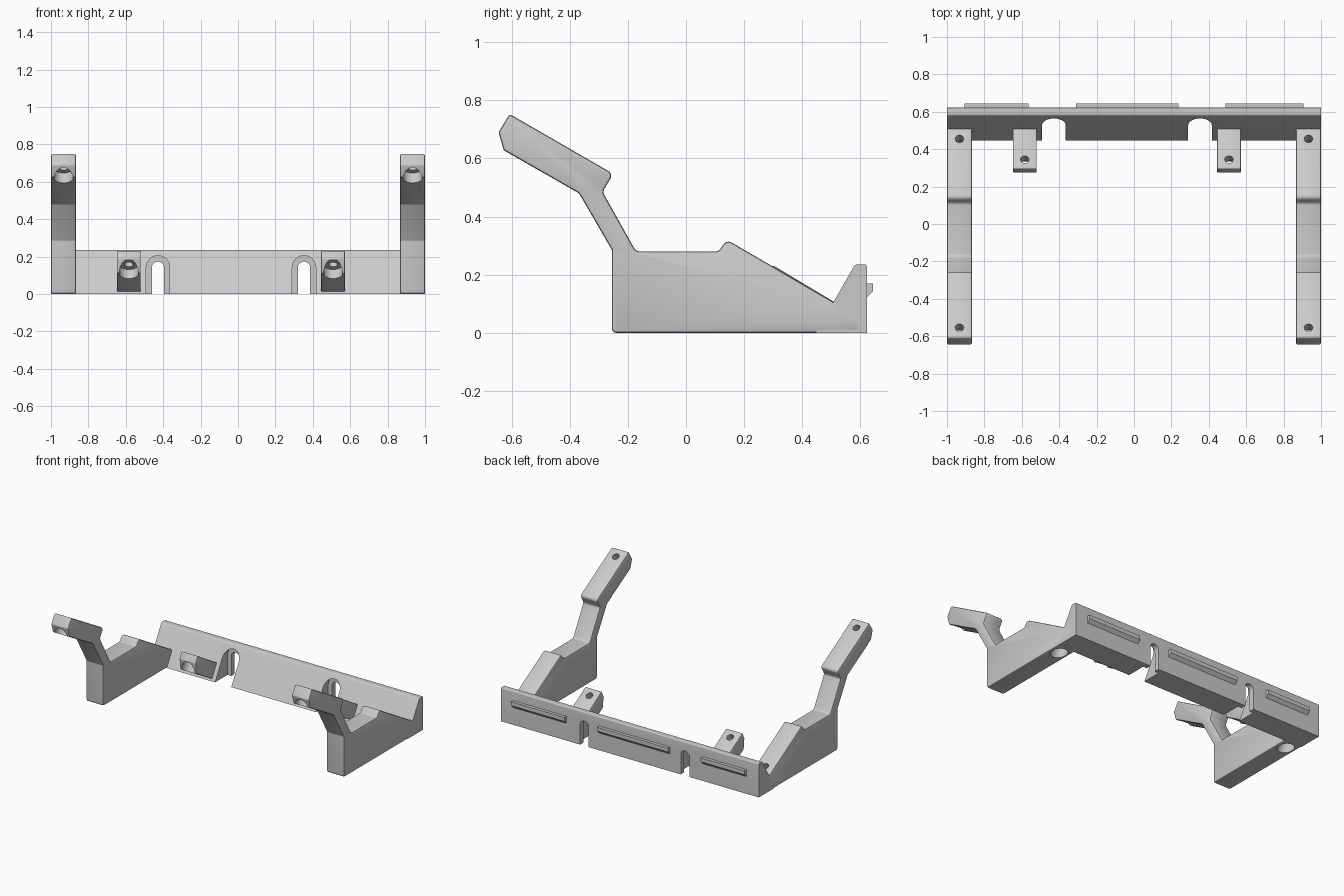
import bpy, bmesh, math
from mathutils import Vector, Matrix

if "Cube" in bpy.data.objects:
    bpy.data.objects.remove(bpy.data.objects["Cube"])

grey = bpy.data.materials.new("plain grey")
grey.use_nodes = True
colour = (0.59, 0.59, 0.59, 1)
grey.diffuse_color = colour
grey.node_tree.nodes["Principled BSDF"].inputs["Base Color"].default_value = colour


def rounded(points, steps=5):
    """Turn (u, v, radius) corners into a polygon with filleted corners."""
    out = []
    for i, (u, v, r) in enumerate(points):
        p = Vector((u, v))
        if r == 0:
            out.append(p)
            continue
        a = (Vector(points[i - 1][:2]) - p).normalized()
        b = (Vector(points[(i + 1) % len(points)][:2]) - p).normalized()
        half = a.angle(b) / 2
        centre = p + (a + b).normalized() * (r / math.sin(half))
        start = (p + a * (r / math.tan(half)) - centre).normalized()
        end = (p + b * (r / math.tan(half)) - centre).normalized()
        for k in range(steps + 1):
            out.append(centre + start.slerp(end, k / steps) * r)
    return out


def add_object(name, bm):
    bmesh.ops.recalc_face_normals(bm, faces=bm.faces)
    mesh = bpy.data.meshes.new(name)
    bm.to_mesh(mesh)
    bm.free()
    mesh.materials.append(grey)
    obj = bpy.data.objects.new(name, mesh)
    bpy.context.collection.objects.link(obj)
    return obj


def prism(name, polygon, axis, lo, hi):
    """Extrude a (y, z) polygon along x, or an (x, z) polygon along y."""
    place = (lambda p: (lo, p[0], p[1])) if axis == "x" else (lambda p: (p[0], lo, p[1]))
    bm = bmesh.new()
    face = bm.faces.new([bm.verts.new(place(p)) for p in polygon])
    grown = bmesh.ops.extrude_face_region(bm, geom=[face], use_keep_orig=True)["geom"]
    shift = (hi - lo, 0, 0) if axis == "x" else (0, hi - lo, 0)
    bmesh.ops.translate(bm, vec=shift, verts=[g for g in grown if isinstance(g, bmesh.types.BMVert)])
    return add_object(name, bm)


def apply(obj, mod):
    with bpy.context.temp_override(object=obj, active_object=obj):
        bpy.ops.object.modifier_apply(modifier=mod.name)


def soften(obj, width=0.009):
    mod = obj.modifiers.new("rim", "BEVEL")
    mod.width, mod.segments = width, 2
    mod.limit_method, mod.angle_limit = "ANGLE", math.radians(40)
    apply(obj, mod)


def cut(obj, cutter):
    cutter.hide_render = True
    mod = obj.modifiers.new("cut", "BOOLEAN")
    mod.operation, mod.solver, mod.object = "DIFFERENCE", "EXACT", cutter
    apply(obj, mod)
    bpy.data.objects.remove(cutter)


def tilted_cylinder(x, y, z, radius, top, bottom):
    """Cylinder square to the sloping seat, between two depths below it."""
    tilt = Matrix.Rotation(math.radians(-30), 4, "X")
    middle = Vector((x, y, z)) + tilt @ Vector((0, 0, -(top + bottom) / 2))
    bm = bmesh.new()
    bmesh.ops.create_cone(bm, cap_ends=True, segments=40, radius1=radius, radius2=radius,
                          depth=bottom - top, matrix=Matrix.Translation(middle) @ tilt)
    return add_object("hole_cutter", bm)


def screw_hole(obj, x, y, z, deep):
    cut(obj, tilted_cylinder(x, y, z, 0.023, -0.05, deep))
    cut(obj, tilted_cylinder(x, y, z, 0.052, 0.055, deep))


# Side arms, with a bent upper pad and a sloping lower seat
arm_side = rounded([
    (-0.255, 0, 0.015), (0.6, 0, 0), (0.6, 0.053, 0), (0.51, 0.105, 0),
    (0.14, 0.321, 0.022), (0.112, 0.28, 0.022), (-0.172, 0.28, 0.025),
    (-0.287, 0.485, 0.02), (-0.25, 0.547, 0.02), (-0.607, 0.753, 0.01),
    (-0.645, 0.69, 0.012), (-0.627, 0.628, 0.012), (-0.368, 0.48, 0.02),
    (-0.255, 0.285, 0.01)])
for side, name in ((1, "left_arm"), (-1, "right_arm")):
    x = side * 0.933
    arm = prism(name, arm_side, "x", x - 0.067, x + 0.067)
    soften(arm)
    screw_hole(arm, x, -0.555, 0.721, 0.25)
    screw_hole(arm, x, 0.455, 0.137, 0.3)

# Small sloping tabs in front of the rail
tab_side = rounded([
    (0.297, 0.234, 0.008), (0.275, 0.188, 0.01), (0.283, 0.113, 0.008),
    (0.475, 0.002, 0), (0.56, 0.02, 0), (0.56, 0.076, 0)])
for x, name in ((0.508, "left_tab"), (-0.584, "right_tab")):
    tab = prism(name, tab_side, "x", x - 0.064, x + 0.064)
    soften(tab, 0.006)
    screw_hole(tab, x, 0.345, 0.205, 0.25)

# Wedge-shaped back rail
rail = prism("back_rail", rounded([
    (0.447, 0, 0), (0.622, 0, 0), (0.622, 0.235, 0.006), (0.581, 0.235, 0.015)]),
    "x", -1, 1)


def arch(x, half, top):
    spring = top - half
    curve = [(x + half * math.cos(math.pi * k / 20), spring + half * math.sin(math.pi * k / 20))
             for k in range(21)]
    return curve + [(x - half, -0.05), (x + half, -0.05)]


# Arched recesses with narrow slots through the rail
for x in (-0.428, 0.353):
    cut(rail, prism("recess_cutter", arch(x, 0.063, 0.205), "y", 0.3, 0.585))
    cut(rail, prism("slot_cutter", arch(x, 0.033, 0.173), "y", 0.5, 0.7))

# Ridges along the back face
ridge_side = [(0.615, 0.17), (0.644, 0.17), (0.644, 0.143), (0.615, 0.114)]
for name, lo, hi in (("right_ridge", -0.905, -0.565), ("middle_ridge", -0.31, 0.237),
                     ("left_ridge", 0.49, 0.905)):
    prism(name, ridge_side, "x", lo, hi)

# Smooth the rounded surfaces, keep the hard edges
bpy.ops.object.select_all(action="DESELECT")
for obj in bpy.context.collection.objects:
    if obj.type == "MESH" and grey.name in obj.data.materials:
        obj.select_set(True)
        bpy.context.view_layer.objects.active = obj
bpy.ops.object.shade_smooth_by_angle(angle=math.radians(30))
